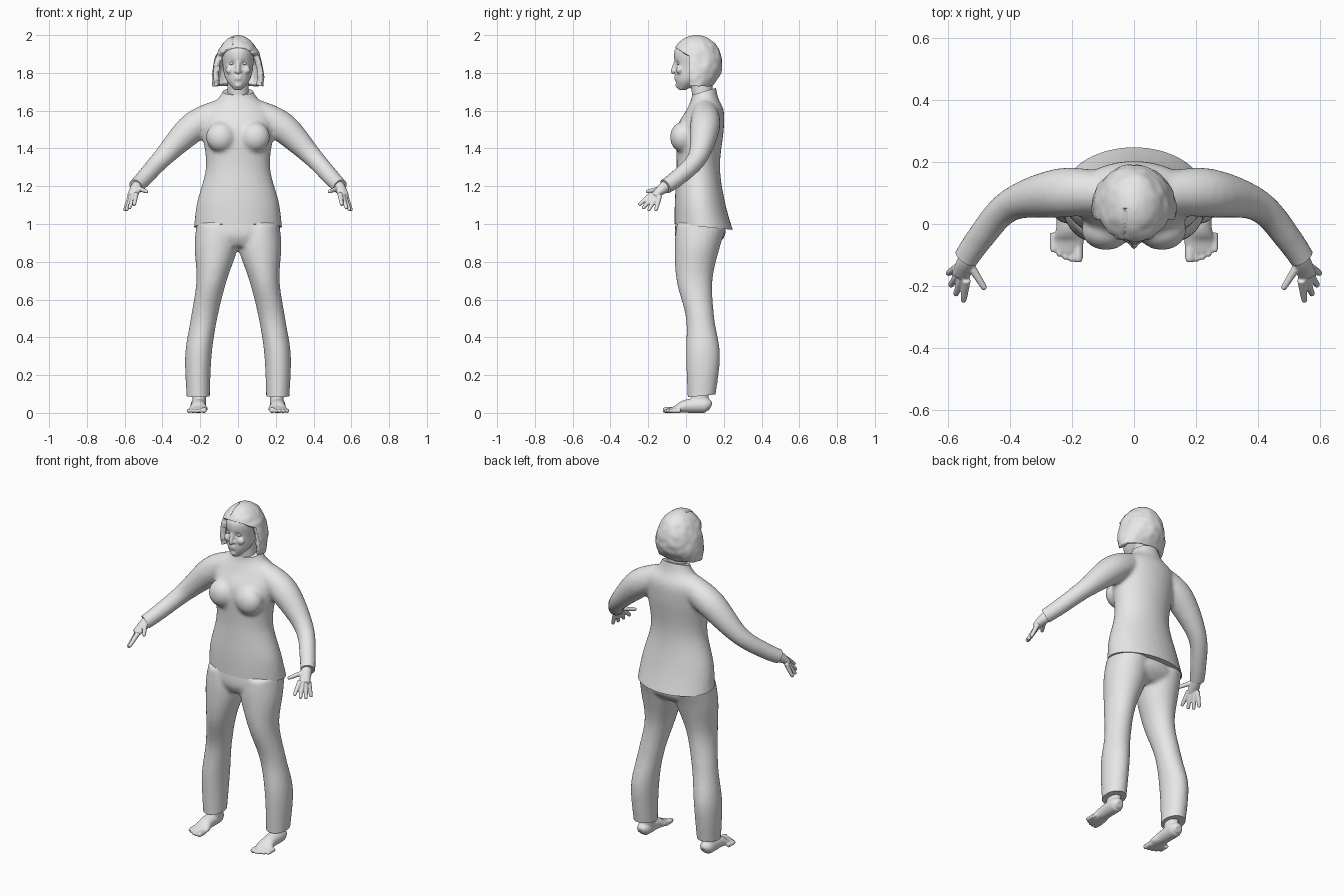
import bpy, bmesh, math
from mathutils import Vector, Matrix, noise

old_cube = bpy.data.objects.get("Cube")
if old_cube:
    bpy.data.objects.remove(old_cube, do_unlink=True)

grey = bpy.data.materials.new("plain grey")
grey.use_nodes = True
grey.diffuse_color = (0.8, 0.8, 0.8, 1)
grey.node_tree.nodes["Principled BSDF"].inputs["Base Color"].default_value = grey.diffuse_color

SIDES = {"left": 1, "right": -1}


def spline(rows, steps=6):
    """Catmull-Rom interpolation of rows of numbers."""
    points = [Vector(row) for row in rows]
    result = []
    for i in range(len(points) - 1):
        a, b, c = points[max(i - 1, 0)], points[i], points[i + 1]
        d = points[min(i + 2, len(points) - 1)]
        for k in range(steps):
            t = k / steps
            result.append(b + (c - a) * (t / 2) + (a * 2 - b * 5 + c * 4 - d) * (t * t / 2)
                          + (b * 3 - a - c * 3 + d) * (t ** 3 / 2))
    return result + [points[-1]]


def circle(count):
    angles = [math.tau * i / count for i in range(count)]
    return [(math.cos(angle), math.sin(angle)) for angle in angles]


def skin(bm, rings, cap=True):
    """Bridge a list of point rings into a surface."""
    loops = [[bm.verts.new(point) for point in ring] for ring in rings]
    count = len(loops[0])
    for low, high in zip(loops, loops[1:]):
        for i in range(count):
            j = (i + 1) % count
            bm.faces.new((low[i], low[j], high[j], high[i]))
    if cap:
        bm.faces.new(loops[0][::-1])
        bm.faces.new(loops[-1])


def stack(bm, rows, side=1, cap=True, count=32):
    """Upright loft; each row is z, x min, x max, y front, y back."""
    skin(bm, [[Vector((side * (x0 + x1 + (x1 - x0) * c) / 2, (y0 + y1 + (y1 - y0) * s) / 2, z))
               for c, s in circle(count)] for z, x0, x1, y0, y1 in spline(rows)], cap)


def body(bm, rows, **options):
    """Upright loft centred on x; each row is z, half width, y front, y back."""
    stack(bm, [(z, -half, half, front, back) for z, half, front, back in rows], **options)


def tube(bm, rows, side=1, count=16):
    """Loft along a path; each row is x, y, z, radius and optional side radius."""
    rows = spline([row if len(row) == 5 else (*row, row[-1]) for row in rows])
    points = [Vector((side * row[0], row[1], row[2])) for row in rows]
    rings = []
    for i, (point, row) in enumerate(zip(points, rows)):
        along = (points[min(i + 1, len(points) - 1)] - points[max(i - 1, 0)]).normalized()
        up = Vector((0, 0, 1))
        up = (up - along * up.dot(along)).normalized()
        across = along.cross(up)
        rings.append([point + up * row[3] * c + across * row[4] * s for c, s in circle(count)])
    skin(bm, rings)


def ball(bm, centre, size):
    bmesh.ops.create_uvsphere(bm, u_segments=20, v_segments=12, radius=1,
                              matrix=Matrix.Translation(centre) @ Matrix.Diagonal((*size, 1)))


def bisect(bm, point, normal, **options):
    bmesh.ops.bisect_plane(bm, geom=bm.verts[:] + bm.edges[:] + bm.faces[:],
                           plane_co=point, plane_no=normal, **options)


def make(name, bm):
    """Turn a bmesh into a smooth-shaded object."""
    bmesh.ops.recalc_face_normals(bm, faces=bm.faces[:])
    mesh = bpy.data.meshes.new(name)
    bm.to_mesh(mesh)
    bm.free()
    mesh.materials.append(grey)
    mesh.shade_smooth()
    mesh.set_sharp_from_angle(angle=math.radians(50))
    part = bpy.data.objects.new(name, mesh)
    bpy.context.scene.collection.objects.link(part)
    return part


def fuse(name, bm, voxel, passes, cuts=(), dents=()):
    """Melt overlapping forms into one skin, press dents, then trim by planes."""
    rough = make(name + "_rough", bm)
    remesh = rough.modifiers.new("fuse", "REMESH")
    remesh.mode, remesh.voxel_size = "VOXEL", voxel
    soften = rough.modifiers.new("soften", "SMOOTH")
    soften.factor, soften.iterations = 0.5, passes
    bm = bmesh.new()
    bm.from_mesh(rough.evaluated_get(bpy.context.evaluated_depsgraph_get()).to_mesh())
    bpy.data.objects.remove(rough, do_unlink=True)
    for centre, radius, push in dents:
        for vert in bm.verts:
            vert.co.y += push * math.exp(-((vert.co - Vector(centre)).length / radius) ** 2)
    for point, normal in cuts:
        bisect(bm, point, normal, clear_outer=True)
        bmesh.ops.holes_fill(bm, edges=[edge for edge in bm.edges if edge.is_boundary])
    make(name, bm)


# Sweater: torso, bust and sleeves, trimmed at hem, collar and cuffs
bm = bmesh.new()
body(bm, [(0.9, 0.24, -0.06, 0.27), (1.1, 0.22, -0.06, 0.21), (1.3, 0.17, -0.05, 0.18),
          (1.5, 0.19, -0.05, 0.2), (1.6, 0.18, 0, 0.2), (1.67, 0.1, 0.03, 0.17),
          (1.75, 0.065, 0.03, 0.155)])
cuts = [((0, -0.06, 1), (0, -0.1, -1)), ((0, 0.09, 1.7), (0, -0.3, 1))]
for side in SIDES.values():
    ball(bm, (side * 0.09, -0.02, 1.46), (0.08, 0.065, 0.08))
    tube(bm, [(0.1, 0.1, 1.59, 0.07), (0.24, 0.1, 1.51, 0.08), (0.4, 0.06, 1.35, 0.053),
              (0.5, -0.05, 1.24, 0.045), (0.56, -0.14, 1.18, 0.04)], side)
    cuts.append(((side * 0.54, -0.11, 1.2), (side * 0.5, -0.75, -0.45)))
fuse("sweater", bm, 0.011, 7, cuts)

# Trousers: hips and two legs, trimmed at the ankles
bm = bmesh.new()
body(bm, [(1.1, 0.2, -0.04, 0.19), (0.95, 0.22, -0.06, 0.21), (0.88, 0.16, -0.03, 0.15)])
for side in SIDES.values():
    stack(bm, [(1, 0.01, 0.22, -0.05, 0.22), (0.88, 0, 0.23, -0.06, 0.18),
               (0.7, 0.06, 0.22, -0.05, 0.14), (0.5, 0.11, 0.25, 0, 0.15),
               (0.3, 0.14, 0.28, 0, 0.18), (0.05, 0.15, 0.27, 0.01, 0.15)], side)
fuse("trousers", bm, 0.011, 5, [((0, 0.08, 0.09), (0, 0.1, -1))])

for word, side in SIDES.items():
    # Hand: palm, thumb and a fan of four fingers
    bm = bmesh.new()
    tube(bm, [(0.51, -0.07, 1.23, 0.03), (0.54, -0.12, 1.19, 0.03), (0.56, -0.17, 1.15, 0.015, 0.03)], side)
    digits = [(Vector((0.53, -0.13, 1.19)), Vector((0.48, -0.21, 1.17)))]
    for i in range(4):
        base = Vector((0.54, -0.18, 1.16)).lerp(Vector((0.57, -0.14, 1.15)), i / 3)
        tip = Vector((0.55, -0.25, 1.1)).lerp(Vector((0.6, -0.16, 1.07)), i / 3)
        digits.append((base, tip + Vector((0.01, -0.01, -0.01)) * math.sin(math.pi * i / 3)))
    for base, tip in digits:
        tube(bm, [(*base, 0.014), (*base.lerp(tip, 0.9), 0.01), (*tip, 0.005)], side)
    fuse(word + "_hand", bm, 0.004, 3)

    # Foot: ankle, sole and five toes
    bm = bmesh.new()
    stack(bm, [(0.15, 0.17, 0.24, 0.04, 0.12), (0.04, 0.17, 0.24, 0.02, 0.12)], side)
    tube(bm, [(0.21, 0.13, 0.03, 0.02), (0.21, 0.1, 0.04, 0.04), (0.21, 0, 0.035, 0.035, 0.04),
              (0.21, -0.05, 0.02, 0.02, 0.05), (0.22, -0.09, 0.012, 0.012, 0.04)], side)
    for i in range(5):
        x, y = 0.18 + 0.02 * i, -0.11 + 0.002 * i * i
        radius = 0.011 if i else 0.015
        tube(bm, [(x, y + 0.05, radius, radius), (x, y, radius, radius),
                  (x, y - 0.013, radius, radius * 0.7)], side)
    fuse(word + "_foot", bm, 0.005, 2)

# Head with neck, nose, lips, chin and cheeks
bm = bmesh.new()
body(bm, [(1.6, 0.055, 0.04, 0.14), (1.8, 0.055, 0.02, 0.14)])
body(bm, [(1.71, 0.02, -0.04, 0), (1.76, 0.062, -0.056, 0.09), (1.83, 0.08, -0.058, 0.17),
          (1.92, 0.08, -0.06, 0.16), (1.98, 0.03, 0, 0.1)])
tube(bm, [(0, -0.05, 1.87, 0.009), (0, -0.07, 1.81, 0.011), (0, -0.065, 1.8, 0.007)])
for z in (1.78, 1.768):
    ball(bm, (0, -0.052, z), (0.023, 0.011, 0.006))
ball(bm, (0, -0.043, 1.735), (0.02, 0.013, 0.014))
for side in SIDES.values():
    ball(bm, (side * 0.013, -0.057, 1.808), (0.009, 0.01, 0.008))
    ball(bm, (side * 0.042, -0.035, 1.815), (0.024, 0.018, 0.022))
fuse("head", bm, 0.005, 3,
     dents=[((side * 0.033, -0.055, 1.85), 0.017, 0.009) for side in SIDES.values()])

bm = bmesh.new()
for side in SIDES.values():
    ball(bm, (side * 0.033, -0.036, 1.85), (0.015, 0.013, 0.008))
make("eyes", bm)

# Bobbed hair: a domed shell with an open face, a parting and soft lumps
bm = bmesh.new()
rows = []
for k in range(9):
    z = 1.73 + 0.27 * math.sin(1.5 * k / 8)
    half = 0.137 * math.sqrt(1 - ((z - 1.77) / 0.23) ** 2)
    depth = 0.137 * math.sqrt(1 - ((z - 1.85) / 0.15) ** 2)
    rows.append((z, half, 0.055 - depth, 0.055 + depth))
body(bm, rows, cap=False, count=64)
bm.verts.ensure_lookup_table()
bm.faces.new(bm.verts[-64:])
for vert in bm.verts:
    outward = (vert.co - Vector((0, 0.06, 1.86))).normalized()
    lump = 0.005 * noise.noise(vert.co * 28) * min(1, (2 - vert.co.z) * 20)
    if vert.co.y < 0.05 and vert.co.z > 1.9:
        lump -= 0.008 * math.exp(-((vert.co.x + 0.03) / 0.006) ** 2)
    vert.co += outward * lump
bisect(bm, (0, 0.015, 0), (0, 1, 0))
bisect(bm, (0, 0, 1.9), (0, 0.6, 1))
centres = {face: face.calc_center_median() for face in bm.faces}
face_hole = [face for face, c in centres.items() if c.y < 0.015 and c.z + 0.6 * c.y < 1.9]
bmesh.ops.delete(bm, geom=face_hole, context="FACES")
shell = make("hair", bm).modifiers.new("thickness", "SOLIDIFY")
shell.thickness, shell.offset = 0.03, -1
